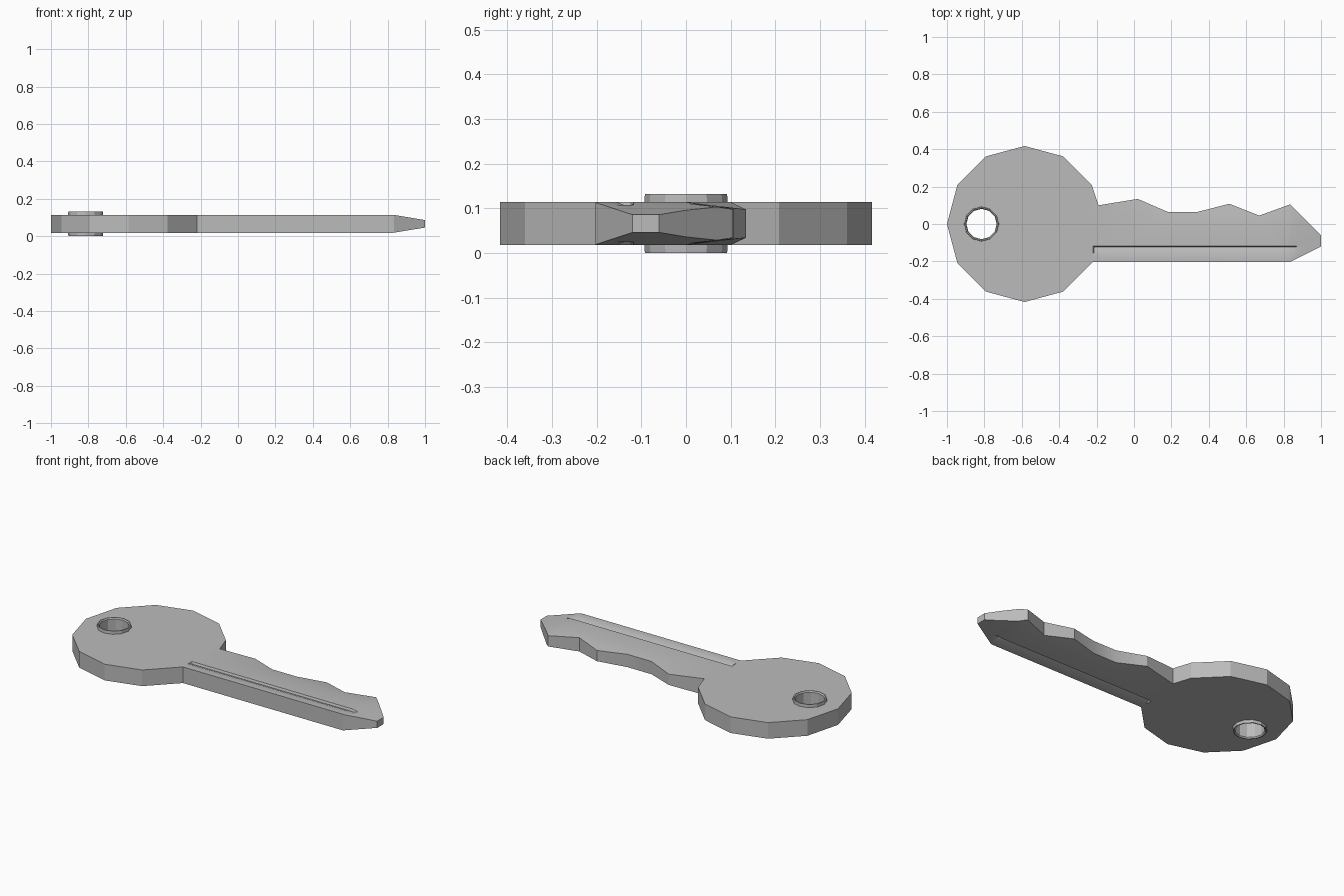
import bpy, bmesh, math

if "Cube" in bpy.data.objects:
    bpy.data.objects.remove(bpy.data.objects["Cube"])

MID = 0.066                      # mid-plane height of the key
HC, HR = (-0.815, 0.0), 0.086    # key-ring hole

steel = bpy.data.materials.new("steel grey")
steel.diffuse_color = (0.5, 0.5, 0.5, 1)
steel.use_nodes = True
steel.node_tree.nodes["Principled BSDF"].inputs["Base Color"].default_value = steel.diffuse_color


def circle(cx, cy, r, n):
    return [(cx + r * math.cos(2 * math.pi * i / n), cy + r * math.sin(2 * math.pi * i / n)) for i in range(n)]


def make(name, bm):
    bmesh.ops.recalc_face_normals(bm, faces=bm.faces)
    me = bpy.data.meshes.new(name)
    bm.to_mesh(me)
    bm.free()
    ob = bpy.data.objects.new(name, me)
    bpy.context.collection.objects.link(ob)
    me.materials.append(steel)
    bpy.context.view_layer.objects.active = ob
    ob.select_set(True)
    bpy.ops.object.shade_smooth_by_angle(angle=math.radians(25))
    ob.select_set(False)
    return ob


def half_thickness(x, y):
    h = 0.048
    if x > -0.1:                                   # toothed side is thinner
        h -= 0.016 * min(1, max(0, y / 0.105))
    if x > 0.831:                                  # tapered tip
        h = min(h, 0.048 - 0.028 * (x - 0.83) / 0.17)
    if abs(y + 0.123) < 0.001 and -0.215 < x < 0.86:   # groove bottom
        h -= 0.013
    return h


# key body: round 12-sided bow and toothed blade
bow = [(-0.585 + 0.415 * math.cos(math.radians(a)), 0.417 * math.sin(math.radians(a)))
       for a in range(30, 331, 30)]
blade = [(-0.22, -0.203), (0.835, -0.203), (1, -0.12), (1, -0.06), (0.835, 0.105), (0.67, 0.045),
         (0.51, 0.108), (0.34, 0.065), (0.18, 0.065), (0.02, 0.134), (-0.19, 0.1)]
bm = bmesh.new()
edges = []
for loop in (bow[:-1] + blade, circle(*HC, HR, 12)):
    vs = [bm.verts.new((x, y, 1)) for x, y in loop]
    edges += [bm.edges.new((vs[i - 1], vs[i])) for i in range(len(vs))]
bmesh.ops.triangle_fill(bm, edges=edges, use_beauty=True, use_dissolve=False)
cuts = [((0, y, 0), (0, 1, 0)) for y in (0, -0.118, -0.123, -0.155)]
cuts += [((x, 0, 0), (1, 0, 0)) for x in (-0.22, -0.19, 0.83, 0.845, 0.87)]
for co, no in cuts:
    bmesh.ops.bisect_plane(bm, geom=bm.verts[:] + bm.edges[:] + bm.faces[:], plane_co=co, plane_no=no, dist=1e-5)
ext = bmesh.ops.extrude_face_region(bm, geom=bm.faces[:], use_keep_orig=True)
for v in ext["geom"]:
    if isinstance(v, bmesh.types.BMVert):
        v.co.z = -1
for v in bm.verts:
    v.co.z = MID + v.co.z * half_thickness(v.co.x, v.co.y)
make("key_body", bm)

# eyelet lining the hole, with a chamfered rim on both sides
bm = bmesh.new()
profile = [(0.081, 0.008), (0.086, 0.001), (0.092, 0.001), (0.093, 0.01),
           (0.093, 0.122), (0.092, 0.131), (0.086, 0.131), (0.081, 0.124)]
rings = [[bm.verts.new((x, y, z)) for x, y in circle(*HC, r, 12)] for r, z in profile]
for k in range(len(rings)):
    a, b = rings[k - 1], rings[k]
    for i in range(12):
        bm.faces.new((a[i - 1], a[i], b[i], b[i - 1]))
eye = make("hole_eyelet", bm)
for v in eye.data.vertices:
    v.co.z = (v.co.z - 0.001) * 0.132 / 0.13
